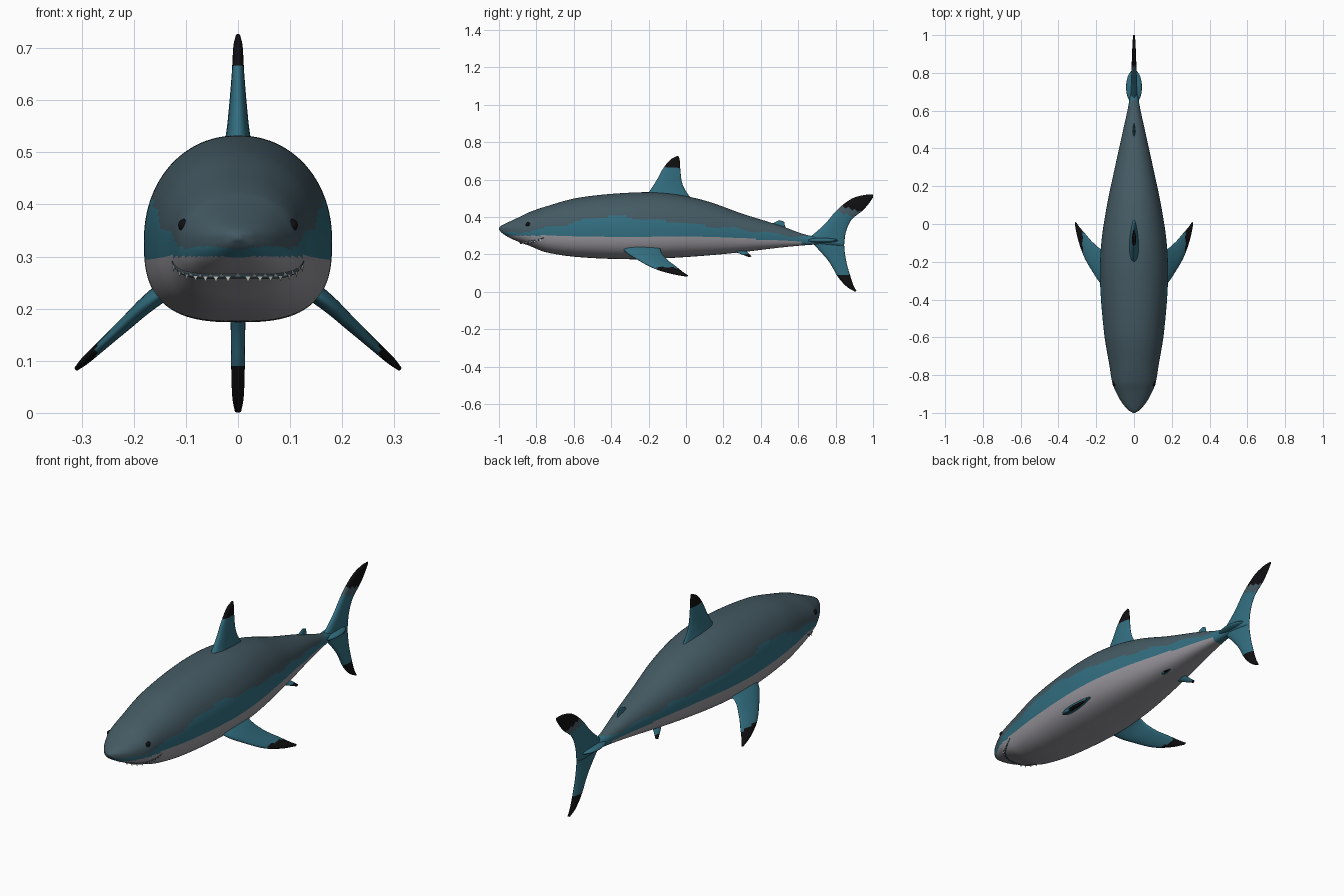
import bpy, bmesh, math
from mathutils import Vector

if "Cube" in bpy.data.objects:
    bpy.data.objects.remove(bpy.data.objects["Cube"])


def material(name, rgb):
    m = bpy.data.materials.new(name)
    m.diffuse_color = (*rgb, 1)
    m.use_nodes = True
    m.node_tree.nodes["Principled BSDF"].inputs["Base Color"].default_value = m.diffuse_color
    return m


SLATE = material("slate back", (0.058, 0.102, 0.125))
TEAL = material("teal flank", (0.032, 0.155, 0.215))
BELLY = material("pale belly", (0.31, 0.30, 0.33))
BLACK = material("black tips", (0.005, 0.005, 0.006))
WHITE = material("tooth white", (0.75, 0.75, 0.72))
PALETTE = [SLATE, TEAL, BELLY, BLACK, WHITE]


def interp(xs, vs, x):
    """Smooth interpolation through a few keys."""
    n = len(xs)
    x = min(max(x, xs[0]), xs[-1])
    i = max(k for k in range(n - 1) if xs[k] <= x)
    def slope(k):
        a, b = max(k - 1, 0), min(k + 1, n - 1)
        return (vs[b] - vs[a]) / (xs[b] - xs[a])
    d = xs[i + 1] - xs[i]
    t = (x - xs[i]) / d
    return ((2*t**3 - 3*t**2 + 1) * vs[i] + (t**3 - 2*t**2 + t) * d * slope(i)
            + (3*t**2 - 2*t**3) * vs[i + 1] + (t**3 - t**2) * d * slope(i + 1))


def finish(bm, name, rule):
    """Turn a bmesh into a smooth object, coloured face by face."""
    bmesh.ops.recalc_face_normals(bm, faces=bm.faces)
    for f in bm.faces:
        f.smooth = True
        f.material_index = rule(f.calc_center_median())
    me = bpy.data.meshes.new(name)
    bm.to_mesh(me)
    bm.free()
    for m in PALETTE:
        me.materials.append(m)
    ob = bpy.data.objects.new(name, me)
    bpy.context.collection.objects.link(ob)
    return ob


def loft(name, rings, rule):
    bm = bmesh.new()
    rows = [[bm.verts.new(p) for p in r] for r in rings]
    n = len(rows[0])
    for a, b in zip(rows, rows[1:]):
        for i in range(n):
            j = (i + 1) % n
            bm.faces.new((a[i], a[j], b[j], b[i]))
    bm.faces.new(rows[0])
    bm.faces.new(rows[-1])
    return finish(bm, name, rule)


# Body profile: station, top, bottom, middle height, half width
KEYS = [(-1.0, .343, .333, .338, .006), (-.985, .355, .315, .337, .03),
        (-.94, .377, .287, .333, .068), (-.88, .405, .262, .33, .1),
        (-.84, .425, .247, .33, .115), (-.75, .456, .212, .33, .13),
        (-.58, .502, .186, .33, .158), (-.3, .53, .174, .33, .18),
        (-.1, .527, .18, .33, .173), (.1, .488, .193, .325, .143),
        (.3, .418, .212, .31, .101), (.5, .355, .236, .293, .057),
        (.65, .303, .25, .275, .026), (.8, .282, .258, .27, .012)]
YS, TOP, BOT, MID, WID = zip(*KEYS)


def section(y, a):
    c, s = math.cos(a), math.sin(a)
    e = 2 / 2.1 if s > 0 else 2 / 2.8
    mid = interp(YS, MID, y)
    h = interp(YS, TOP if s > 0 else BOT, y) - mid
    return Vector((math.copysign(abs(c)**e, c) * interp(YS, WID, y), y, mid + h * abs(s)**e))


def body_rule(c):
    belly = interp((-1, -.4, 0, .3, .62), (.3, .3, .298, .285, .268), c.y)
    teal = interp((-1, -.8, -.55, -.4, -.2, 0, .2, .4, .6),
                  (.31, .33, .38, .405, .385, .365, .345, .32, .295), c.y)
    teal += .006 * math.sin(c.y * 31)
    if c.z < belly and c.y < .62:
        return 2
    return 1 if c.z < teal else 0


STEPS, SEG = 170, 96
stations = [-1 + 1.8 * (i / STEPS)**1.25 for i in range(STEPS + 1)]
loft("body", [[section(y, 2 * math.pi * k / SEG) for k in range(SEG)] for y in stations], body_rule)


def fin(name, rows, rule, steps=28, seg=28):
    """Loft a wing shape from (lead, trail, half thickness) stations."""
    ts = list(range(len(rows)))
    def at(t):
        lead, trail = [Vector([interp(ts, [r[k][i] for r in rows], t) for i in range(3)]) for k in (0, 1)]
        return lead, trail, interp(ts, [r[2] for r in rows], t)
    rings = []
    for i in range(steps + 1):
        t = i / steps * ts[-1]
        lead, trail, th = at(t)
        l0, r0, _ = at(max(t - .2, 0))
        l1, r1, _ = at(min(t + .2, ts[-1]))
        nrm = (trail - lead).cross((l1 + r1) - (l0 + r0)).normalized()
        ring = []
        for k in range(seg):
            a = 2 * math.pi * k / seg
            u = (1 - math.cos(a)) / 2
            ring.append(lead.lerp(trail, u) + nrm * th * math.sin(a) * (1.25 - .6 * u))
        rings.append(ring)
    return loft(name, rings, rule)


def upright(rows):
    return [((0, a, b), (0, c, d), t) for a, b, c, d, t in rows]


# Dorsal fins
fin("dorsal_fin", upright([(-.23, .49, .06, .46, .034), (-.19, .545, .008, .525, .023),
                           (-.155, .60, -.02, .58, .017), (-.125, .655, -.03, .65, .012),
                           (-.085, .705, -.033, .70, .009), (-.045, .727, -.038, .722, .004)]),
    lambda c: 3 if c.z > .662 else 1)
fin("second_dorsal_fin", upright([(.44, .35, .54, .33, .009), (.475, .372, .53, .35, .006),
                                  (.50, .383, .525, .375, .003)]), lambda c: 1, 10, 16)

# Tail lobes
fin("tail_upper_lobe", upright([(.63, .265, .845, .245, .018), (.735, .355, .855, .32, .015),
                                (.81, .44, .885, .385, .012), (.885, .497, .945, .435, .01),
                                (.95, .517, .98, .475, .008), (1.0, .52, 1.0, .505, .004)]),
    lambda c: 3 if c.z + .3 * c.y > .71 else (0 if c.z + .3 * c.y > .67 else 1))
fin("tail_lower_lobe", upright([(.65, .285, .845, .275, .016), (.70, .235, .848, .22, .015),
                                (.765, .16, .86, .15, .014), (.812, .08, .88, .08, .013),
                                (.86, .027, .895, .035, .011), (.903, .001, .912, .004, .006)]),
    lambda c: 3 if c.z < .085 else 1)

# Paired fins
PECTORAL = [((.09, -.36, .27), (.09, -.12, .27), .022), ((.165, -.325, .215), (.165, -.135, .22), .017),
            ((.22, -.25, .167), (.215, -.1, .172), .013), ((.265, -.17, .125), (.255, -.055, .137), .01),
            ((.295, -.08, .098), (.29, -.015, .105), .008), ((.312, .0, .083), (.308, .012, .087), .004)]
PELVIC = [((.025, .22, .235), (.025, .31, .235), .01), ((.055, .27, .212), (.05, .325, .215), .007),
          ((.085, .335, .187), (.08, .35, .19), .003)]
for side, s in (("left", -1), ("right", 1)):
    flip = lambda rows: [((s * a[0], *a[1:]), (s * b[0], *b[1:]), t) for a, b, t in rows]
    fin(side + "_pectoral_fin", flip(PECTORAL), lambda c: 3 if abs(c.x) > .272 else 1)
    fin(side + "_pelvic_fin", flip(PELVIC), lambda c: 3 if abs(c.x) > .072 else 1, 10, 16)


def ellipsoid(name, loc, size, index):
    bm = bmesh.new()
    bmesh.ops.create_uvsphere(bm, u_segments=28, v_segments=16, radius=1)
    for v in bm.verts:
        v.co = Vector([l + k * q for l, k, q in zip(loc, size, v.co)])
    return finish(bm, name, lambda c: index)


# Tail keel and eyes
ellipsoid("tail_keel", (0, .725, .275), (.042, .09, .014), 1)
for side, s in (("left", -1), ("right", 1)):
    p = section(-.845, math.radians(22))
    ellipsoid(side + "_eye", (s * (p.x - .002), p.y, .36), (.011, .014, .012), 3)


# Mouth line with a row of pointed teeth
def mouth(t):
    return section(-.885 + .125 * t * t, math.radians(-90 + 77 * t))


rings = []
for i in range(61):
    t = -1 + i / 30
    p, d = mouth(t), (mouth(min(t + .03, 1)) - mouth(max(t - .03, -1))).normalized()
    out = Vector((p.x, -.06, p.z - .33)).normalized()
    across = d.cross(out).normalized()
    r = .008 * (1 - .8 * abs(t)**4)
    rings.append([p + across * r * math.cos(k * math.pi / 5) + out * .5 * r * math.sin(k * math.pi / 5)
                  for k in range(10)])
loft("mouth_line", rings, lambda c: 0)

bm = bmesh.new()
for i in range(27):
    t = -.93 + 1.86 * i / 26
    p, d = mouth(t), (mouth(t + .02) - mouth(t - .02)).normalized()
    up = Vector((0, -.8, .6)) if i % 2 else Vector((0, .3, -1))
    out = Vector((p.x, -.08, p.z - .33)).normalized() * .004
    base = [p + out + d * .005, p + out - d * .005, p - out]
    tip = bm.verts.new(p + out + up.normalized() * .011)
    vs = [bm.verts.new(q) for q in base]
    for k in range(3):
        bm.faces.new((vs[k], vs[(k + 1) % 3], tip))
    bm.faces.new(vs)
teeth = finish(bm, "teeth", lambda c: 4)
for f in teeth.data.polygons:
    f.use_smooth = False
